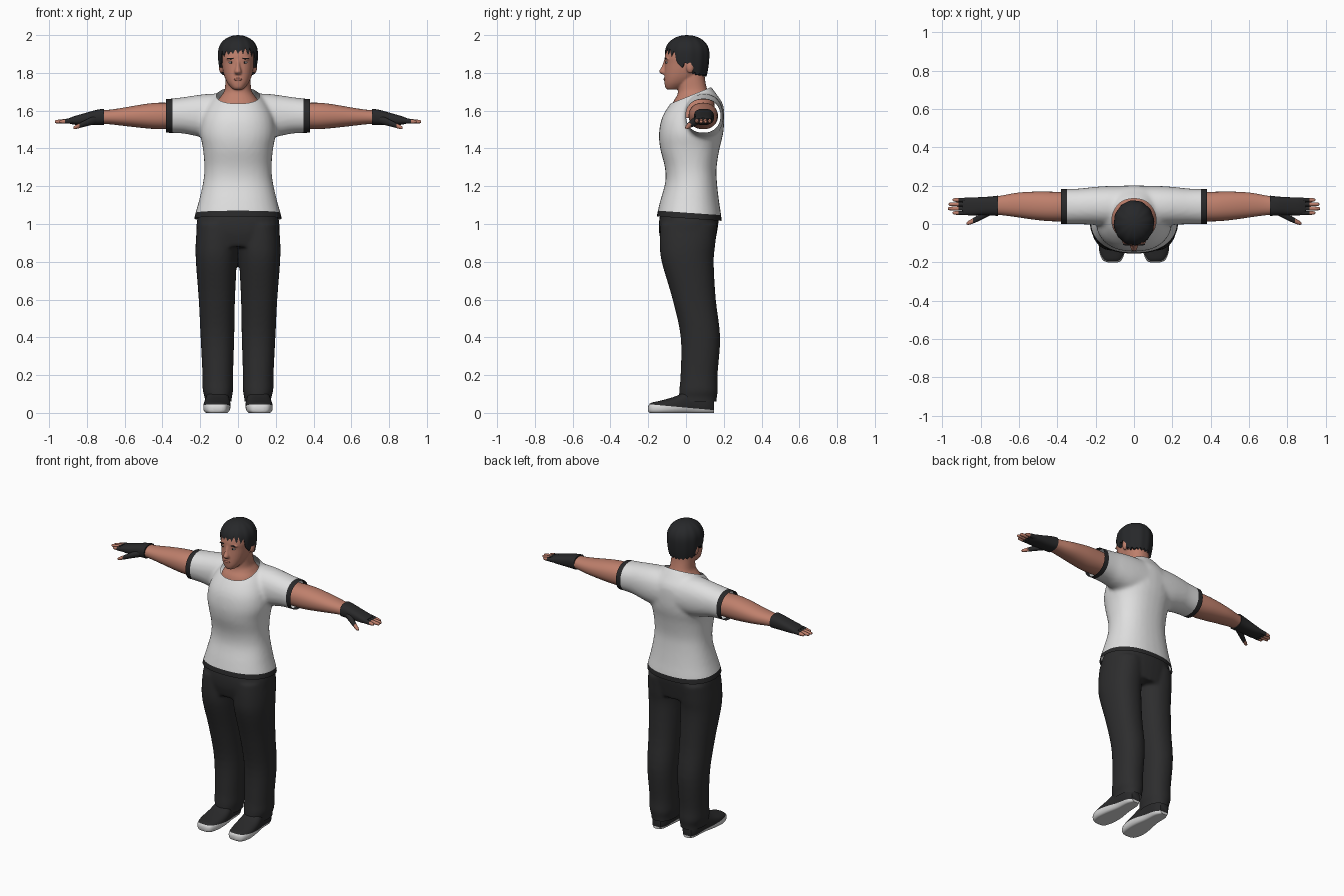
import bpy, bmesh, math, random
from mathutils import Vector, Matrix

if "Cube" in bpy.data.objects:
    bpy.data.objects.remove(bpy.data.objects["Cube"])

random.seed(4)


def material(name, r, g, b):
    m = bpy.data.materials.new(name)
    m.diffuse_color = (r, g, b, 1)
    m.use_nodes = True
    m.node_tree.nodes["Principled BSDF"].inputs["Base Color"].default_value = m.diffuse_color
    return m


WHITE = material("shirt white", 0.74, 0.74, 0.74)
BLACK = material("trim black", 0.022, 0.022, 0.023)
CLOTH = material("trouser charcoal", 0.026, 0.026, 0.027)
SKIN = material("skin tan", 0.52, 0.215, 0.15)
LIP = material("lip brown", 0.38, 0.14, 0.1)
HAIR = material("hair black", 0.02, 0.021, 0.023)
SOLE = material("sole white", 0.7, 0.7, 0.7)
EYE = material("eye white", 0.6, 0.62, 0.62)


def spline(rows, k=4):
    """Catmull-Rom subdivision of section rows."""
    out = []
    for i in range(len(rows) - 1):
        a, b, c, d = (rows[max(0, min(len(rows) - 1, i + j))] for j in (-1, 0, 1, 2))
        for s in range(k):
            t = s / k
            out.append([0.5 * (2 * q + (r - p) * t + (2 * p - 5 * q + 4 * r - w) * t * t
                               + (3 * q - p - 3 * r + w) * t ** 3)
                        for p, q, r, w in zip(a, b, c, d)])
    return out + [rows[-1]]


def loft(bm, axis, rows, p=2.2, n=32, k=4):
    """Rows are (position, u0, u1, v0, v1): bounds of a superellipse across the axis."""
    rings = []
    for t, u0, u1, v0, v1 in spline(rows, k):
        ring = []
        for i in range(n):
            c, s = math.cos(math.tau * i / n), math.sin(math.tau * i / n)
            u = (u0 + u1) / 2 + (u1 - u0) / 2 * math.copysign(abs(c) ** (2 / p), c)
            v = (v0 + v1) / 2 + (v1 - v0) / 2 * math.copysign(abs(s) ** (2 / p), s)
            ring.append(bm.verts.new({"x": (t, u, v), "y": (u, t, v), "z": (u, v, t)}[axis]))
        rings.append(ring)
    for a, b in zip(rings, rings[1:]):
        for i in range(n):
            bm.faces.new((a[i], a[(i + 1) % n], b[(i + 1) % n], b[i]))
    bm.faces.new(rings[0])
    bm.faces.new(rings[-1])


def ball(bm, centre, radii):
    bmesh.ops.create_uvsphere(bm, u_segments=20, v_segments=12, radius=1,
                              matrix=Matrix.Translation(centre) @ Matrix.Diagonal((*radii, 1)))


def cut(bm, co, no, clear=False):
    bmesh.ops.bisect_plane(bm, geom=bm.verts[:] + bm.edges[:] + bm.faces[:], dist=1e-5,
                           plane_co=co, plane_no=no, clear_outer=clear)


def fuse(bm, voxel, smooth):
    """Blend overlapping solids into one smooth skin."""
    bmesh.ops.recalc_face_normals(bm, faces=bm.faces[:])
    me = bpy.data.meshes.new("blend")
    bm.to_mesh(me)
    ob = bpy.data.objects.new("blend", me)
    bpy.context.collection.objects.link(ob)
    mod = ob.modifiers.new("Remesh", 'REMESH')
    mod.mode, mod.voxel_size = 'VOXEL', voxel
    mod = ob.modifiers.new("Smooth", 'SMOOTH')
    mod.factor, mod.iterations = 0.5, smooth
    dg = bpy.context.evaluated_depsgraph_get()
    bm.clear()
    bm.from_mesh(ob.evaluated_get(dg).to_mesh())
    bpy.data.objects.remove(ob)
    return bm


def finish(bm, name, mats, rule=None, mirror=False, fix=True, angle=50):
    if fix:
        bmesh.ops.recalc_face_normals(bm, faces=bm.faces[:])
    for f in bm.faces:
        f.material_index = int(rule(f.calc_center_median())) if rule else 0
    me = bpy.data.meshes.new(name)
    bm.to_mesh(me)
    bm.free()
    for m in mats:
        me.materials.append(m)
    ob = bpy.data.objects.new(name, me)
    bpy.context.collection.objects.link(ob)
    bpy.ops.object.select_all(action='DESELECT')
    ob.select_set(True)
    bpy.context.view_layer.objects.active = ob
    bpy.ops.object.shade_smooth_by_angle(angle=math.radians(angle))
    if mirror:
        ob.modifiers.new("Mirror", 'MIRROR').use_mirror_merge = False
    return ob


# Shirt: body and sleeves blended, then trimmed at hem, cuffs and neckline
bm = bmesh.new()
body = [(0.97, .238, -.158, .19), (1.04, .23, -.155, .187), (1.12, .208, -.137, .175),
        (1.22, .185, -.11, .164), (1.3, .178, -.112, .162), (1.4, .186, -.137, .178),
        (1.48, .2, -.143, .197), (1.56, .19, -.128, .203), (1.63, .16, -.088, .197),
        (1.68, .12, -.045, .167), (1.73, .075, -.01, .13)]
loft(bm, "z", [(z, -w, w, a, b) for z, w, a, b in body], p=2.3)
sleeve = [(0, -.01, .2, 1.45, 1.69), (.14, -.01, .198, 1.45, 1.69), (.22, -.004, .192, 1.465, 1.682),
          (.3, -.001, .184, 1.48, 1.67), (.43, -.002, .184, 1.483, 1.656)]
loft(bm, "x", [(-r[0], *r[1:]) for r in sleeve[:0:-1]] + sleeve)
fuse(bm, 0.011, 8)
hem = Vector((0, .07, 1))
cut(bm, (0, 0, 1.03), -hem, True)
cut(bm, (0, 0, 1.06), hem)
for s in (-1, 1):
    cut(bm, (s * .38, 0, 0), (s, 0, 0), True)
    cut(bm, (s * .348, 0, 0), (s, 0, 0))
cut(bm, (0, -.075, 1.64), (0, -.075, .185), True)
finish(bm, "shirt", [WHITE, BLACK], lambda c: c.z + .07 * c.y < 1.06 or abs(c.x) > .348, fix=False)

# Trousers: two legs and hips blended
bm = bmesh.new()
leg = [(.03, .034, .174, -.037, .161), (.08, .033, .176, -.037, .163), (.12, .026, .187, -.036, .169),
       (.2, .026, .188, -.029, .167), (.4, .02, .198, -.028, .181), (.6, .016, .208, -.071, .158),
       (.8, .006, .223, -.129, .147), (.9, 0, .224, -.139, .156), (1.0, 0, .216, -.135, .165)]
loft(bm, "z", leg)
loft(bm, "z", [(z, -b, -a, c, d) for z, a, b, c, d in leg])
loft(bm, "z", [(.88, -.2, .2, -.125, .15), (.95, -.218, .218, -.142, .163),
               (1.02, -.217, .217, -.142, .172), (1.1, -.19, .19, -.125, .16)], p=2.4)
fuse(bm, 0.01, 6)
cut(bm, (0, 0, .06), (0, 0, -1), True)
finish(bm, "trousers", [CLOTH], fix=False)

# Shoes: flat-bottomed upper with pale sole and toe
bm = bmesh.new()
loft(bm, "y", [(-.2, .085, .135, .008, .035), (-.185, .062, .165, -.005, .053), (-.13, .045, .183, -.01, .066),
               (-.05, .04, .18, -.01, .09), (.03, .05, .167, -.01, .13), (.11, .058, .16, -.01, .12),
               (.148, .08, .14, -.002, .08)], p=2.7)
for v in bm.verts:
    v.co.z = max(v.co.z, 0)
cut(bm, (0, 0, .028), (0, .09, 1))
finish(bm, "shoes", [BLACK, SOLE], lambda c: c.z + .09 * c.y < .028, mirror=True)

# Arms
bm = bmesh.new()
loft(bm, "x", [(.32, .015, .165, 1.505, 1.64), (.42, .014, .168, 1.502, 1.642), (.5, .02, .169, 1.508, 1.634),
               (.6, .034, .164, 1.519, 1.617), (.68, .045, .15, 1.528, 1.605), (.74, .05, .14, 1.53, 1.602)])
finish(bm, "arms", [SKIN], mirror=True)

# Fingerless gloves with bare finger tips
bm = bmesh.new()
loft(bm, "x", [(.71, .042, .148, 1.525, 1.61), (.75, .045, .143, 1.524, 1.604), (.8, .046, .14, 1.524, 1.59),
               (.86, .045, .137, 1.525, 1.573), (.895, .052, .13, 1.532, 1.56)], p=2.6)
for i, tip in enumerate((.945, .97, .966, .945)):
    y = .058 + .0225 * i
    loft(bm, "x", [(.84, y - .012, y + .012, 1.535, 1.567), (.9, y - .011, y + .011, 1.532, 1.558),
                   (tip - .01, y - .009, y + .009, 1.533, 1.551), (tip, y - .004, y + .004, 1.537, 1.547)],
         n=12, k=3)
loft(bm, "x", [(.75, .045, .085, 1.53, 1.575), (.79, .024, .065, 1.52, 1.56), (.83, .006, .036, 1.51, 1.539),
               (.86, -.004, .018, 1.502, 1.523), (.872, -.003, .008, 1.503, 1.514)], n=14)
cut(bm, (.915, 0, 0), (1, 0, 0))
finish(bm, "gloves", [BLACK, SKIN], lambda c: c.x > .915 or (c.y < .027 and c.x > .84), mirror=True)

# Head and neck: skull, nose, brow ridge and ears blended
bm = bmesh.new()
neck = [(1.56, .13, -.09, .15), (1.64, .115, -.07, .15), (1.68, .088, -.048, .13),
        (1.71, .071, -.042, .113), (1.77, .066, -.045, .1), (1.82, .064, -.04, .1)]
skull = [(1.712, .024, -.1, -.045), (1.722, .036, -.109, -.02), (1.745, .055, -.114, .02), (1.775, .07, -.115, .06),
         (1.81, .08, -.114, .09), (1.85, .086, -.112, .106), (1.89, .09, -.112, .112),
         (1.94, .083, -.095, .105), (1.975, .05, -.05, .07)]
for rows in (neck, skull):
    loft(bm, "z", [(z, -w, w, a, b) for z, w, a, b in rows], p=2.3)
loft(bm, "z", [(1.792, -.015, .015, -.126, -.09), (1.806, -.019, .019, -.143, -.09),
               (1.835, -.012, .012, -.128, -.09), (1.87, -.011, .011, -.115, -.09)], n=16)
for s in (-1, 1):
    ball(bm, (s * .088, .022, 1.832), (.014, .021, .034))
    ball(bm, (s * .036, -.096, 1.874), (.026, .014, .007))
ball(bm, (0, -.106, 1.766), (.026, .012, .011))
fuse(bm, 0.005, 4)
finish(bm, "head", [SKIN], fix=False)

# Eyes, brows and lips
bm = bmesh.new()
ball(bm, (.035, -.1, 1.855), (.015, .007, .006))
finish(bm, "eyes", [EYE], mirror=True)
bm = bmesh.new()
ball(bm, (.035, -.1055, 1.855), (.005, .004, .005))
ball(bm, (.037, -.107, 1.876), (.021, .005, .004))
finish(bm, "pupils_and_brows", [HAIR], mirror=True)
bm = bmesh.new()
ball(bm, (0, -.1135, 1.766), (.022, .006, .007))
finish(bm, "lips", [LIP])

# Hair: cap with a ragged edge, high over the face and low at the nape
EDGE = [(-1, 1.782), (-.3, 1.79), (-.22, 1.845), (.1, 1.85), (.2, 1.825), (.4, 1.835), (.55, 1.88), (1, 1.9)]


def edge_height(f):
    for (a, za), (b, zb) in zip(EDGE, EDGE[1:]):
        if f <= b:
            return za + (zb - za) * (f - a) / (b - a)
    return EDGE[-1][1]


bm = bmesh.new()
N, R = 96, 14
cols = []
for i in range(N):
    a = math.tau * i / N
    front = -math.sin(a)
    lock = (0, .35, .8, .45)[i % 4] * random.uniform(.5, 1.3)
    low = edge_height(front) + lock * (.042 if front > .5 else .016)
    puff = 1 + .012 * math.sin(a * 12)
    col = []
    for j in range(1, R + 2):
        t = min(j, R) / R
        z = 2.0 - (2.0 - low) * t ** 1.6
        h = (z - 1.9) / .1
        r = max(0, 1 - h ** 2.3) ** .5 if h > 0 else 1 - .09 * h * h
        r *= (puff if j <= R else .84)
        col.append(bm.verts.new((.105 * r * math.cos(a), .006 + .117 * r * math.sin(a), z)))
    cols.append(col)
top = bm.verts.new((0, .006, 2.0))
for i in range(N):
    a, b = cols[i], cols[(i + 1) % N]
    bm.faces.new((top, a[0], b[0]))
    for j in range(R):
        bm.faces.new((a[j], a[j + 1], b[j + 1], b[j]))
finish(bm, "hair", [HAIR])
